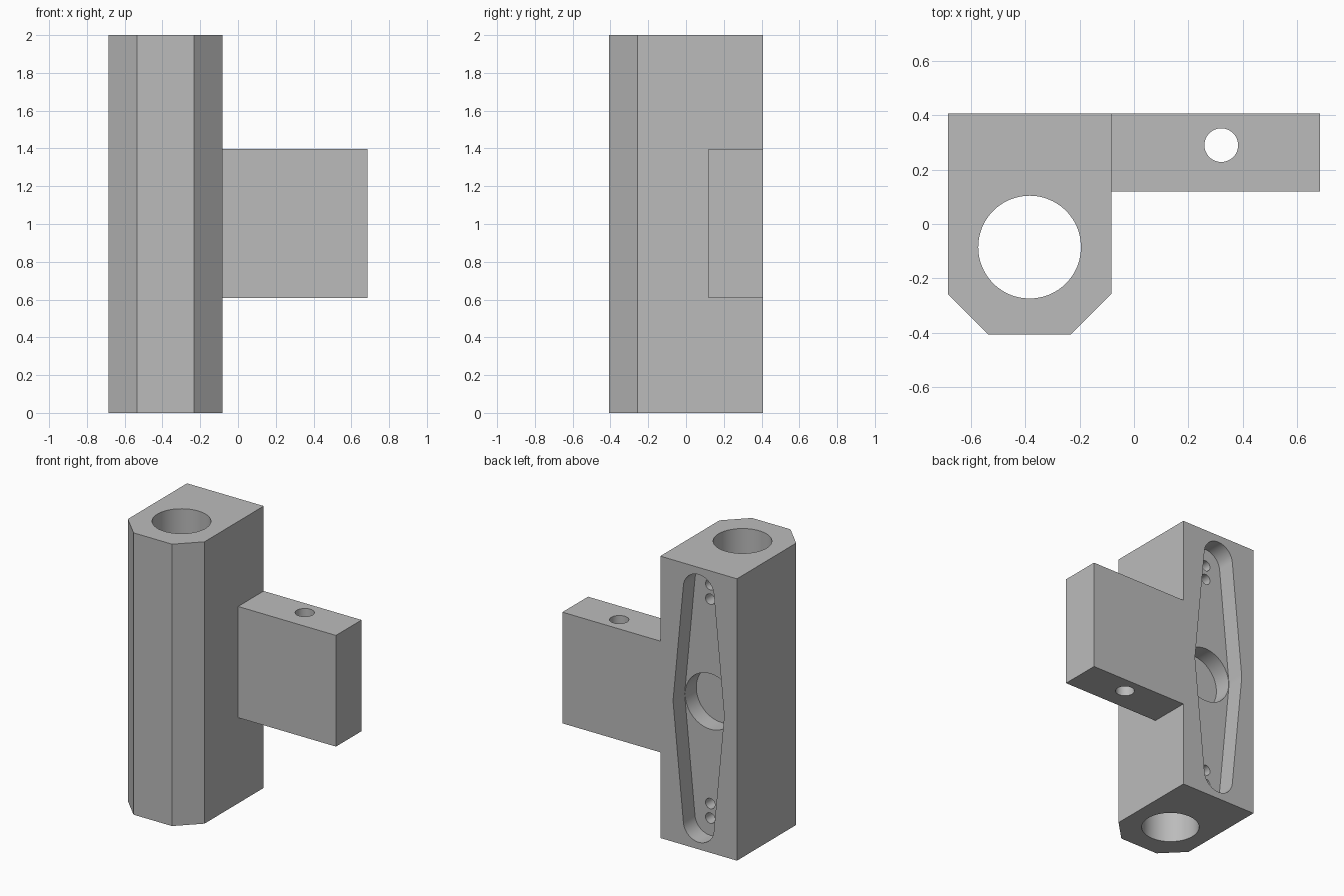
import bpy, bmesh, math
from math import pi, cos, sin

cube = bpy.data.objects.get("Cube")
if cube:
    bpy.data.objects.remove(cube, do_unlink=True)

grey = bpy.data.materials.new("plain grey")
grey.use_nodes = True
colour = (0.5, 0.5, 0.5, 1)
grey.diffuse_color = colour
grey.node_tree.nodes["Principled BSDF"].inputs["Base Color"].default_value = colour


def arc(cx, cy, r, start, end, n):
    """Points along an arc, both ends included."""
    return [(cx + r * cos(start + (end - start) * i / n),
             cy + r * sin(start + (end - start) * i / n)) for i in range(n + 1)]


def circle(cx, cy, r, n=64):
    return arc(cx, cy, r, 0, 2 * pi, n)[:-1]


def prism(name, outline, lo, hi, axis="z"):
    """Extrude an outline: (x, y) points along z, or (x, z) points along y."""
    bm = bmesh.new()
    place = (lambda p, h: (p[0], p[1], h)) if axis == "z" else (lambda p, h: (p[0], h, p[1]))
    base = bm.faces.new([bm.verts.new(place(p, lo)) for p in outline])
    out = bmesh.ops.extrude_face_region(bm, geom=[base])
    verts = [v for v in out["geom"] if isinstance(v, bmesh.types.BMVert)]
    shift = (0, 0, hi - lo) if axis == "z" else (0, hi - lo, 0)
    bmesh.ops.translate(bm, verts=verts, vec=shift)
    bmesh.ops.recalc_face_normals(bm, faces=bm.faces)
    mesh = bpy.data.meshes.new(name)
    bm.to_mesh(mesh)
    bm.free()
    mesh.materials.append(grey)
    obj = bpy.data.objects.new(name, mesh)
    bpy.context.collection.objects.link(obj)
    return obj


def combine(target, other, operation="DIFFERENCE"):
    """Apply a boolean and discard the helper."""
    other.hide_render = True
    mod = target.modifiers.new("bool", "BOOLEAN")
    mod.operation, mod.solver, mod.object = operation, "EXACT", other
    bpy.context.view_layer.objects.active = target
    bpy.ops.object.modifier_apply(modifier=mod.name)
    bpy.data.objects.remove(other, do_unlink=True)


LEFT, RIGHT, FRONT, BACK = -0.685, -0.083, -0.407, 0.407
MID, CHAMFER = (LEFT + RIGHT) / 2, 0.15

# Upright block with two chamfered front corners
bracket = prism("bracket_body", [
    (LEFT, BACK), (LEFT, FRONT + CHAMFER), (LEFT + CHAMFER, FRONT),
    (RIGHT - CHAMFER, FRONT), (RIGHT, FRONT + CHAMFER), (RIGHT, BACK)], 0, 2)

# Side arm, flush with the back
combine(bracket, prism("side_arm", [
    (RIGHT - 0.05, 0.12), (0.685, 0.12), (0.685, BACK), (RIGHT - 0.05, BACK)],
    0.608, 1.397), "UNION")

# Main bore and the small hole through the arm
combine(bracket, prism("main_bore", circle(MID, -0.085, 0.189, 96), -0.1, 2.1))
combine(bracket, prism("arm_hole", circle(0.321, 0.29, 0.062, 48), 0.5, 1.5))

# Tapered pocket in the back: wide in the middle, round at the ends
R, r, reach = 0.2, 0.12, 0.83
a = math.asin((R - r) / reach)
pocket = (arc(MID, 1 + reach, r, a, pi - a, 24) + arc(MID, 1, R, pi - a, pi + a, 4)
          + arc(MID, 1 - reach, r, pi + a, 2 * pi - a, 24) + arc(MID, 1, R, -a, a, 4))
floor = BACK - 0.13
combine(bracket, prism("pocket", pocket, floor, 0.5, "y"))

# Round recess and four screw holes in the pocket floor
combine(bracket, prism("recess", circle(MID, 1, 0.197), floor - 0.125, floor + 0.05, "y"))
for side in (-1, 1):
    for offset in (0.725, 0.828):
        combine(bracket, prism("screw_hole", circle(MID, 1 + side * offset, 0.037, 32),
                               floor - 0.1, floor + 0.05, "y"))

bpy.ops.object.select_all(action="DESELECT")
bracket.select_set(True)
bpy.context.view_layer.objects.active = bracket
bpy.ops.object.shade_smooth_by_angle(angle=math.radians(30))
